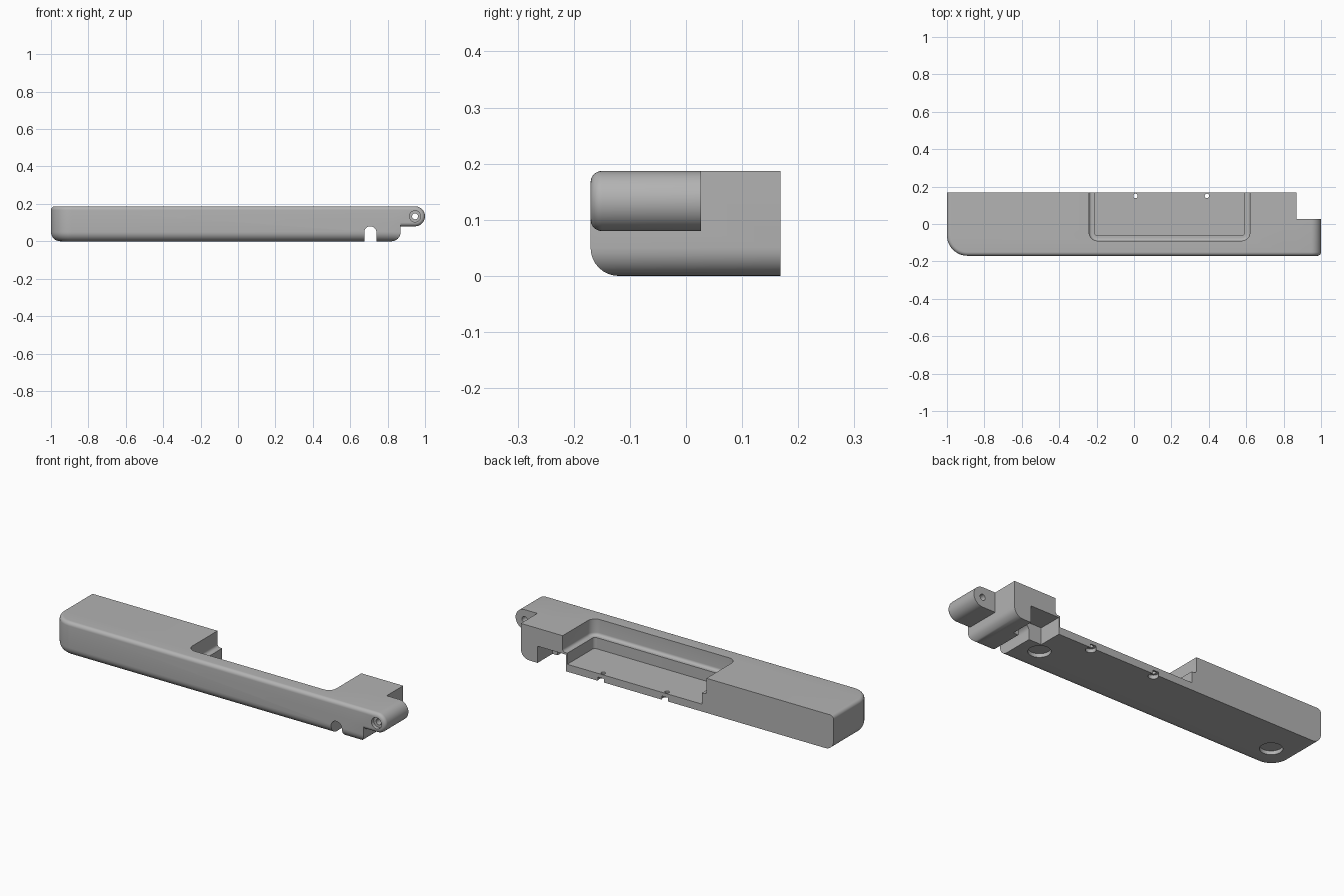
import bpy, bmesh, math
from mathutils import Vector

if "Cube" in bpy.data.objects:
    bpy.data.objects.remove(bpy.data.objects["Cube"])

grey = bpy.data.materials.new("plain grey")
grey.use_nodes = True
grey.diffuse_color = (0.45, 0.45, 0.45, 1)
grey.node_tree.nodes["Principled BSDF"].inputs["Base Color"].default_value = (0.45, 0.45, 0.45, 1)

TOP, FRONT, BACK, STEP = 0.187, -0.17, 0.168, 0.87


def arc(cx, cy, r, a0, a1, n=12):
    """Points on an arc, angles in degrees."""
    return [(cx + r * math.cos(math.radians(a0 + (a1 - a0) * i / n)),
             cy + r * math.sin(math.radians(a0 + (a1 - a0) * i / n))) for i in range(n + 1)]


def loft(name, rings):
    """Solid skin through equal-length rings of points, capped at both ends."""
    bm = bmesh.new()
    loops = [[bm.verts.new(p) for p in ring] for ring in rings]
    for a, b in zip(loops, loops[1:]):
        for i in range(len(a)):
            j = (i + 1) % len(a)
            bm.faces.new((a[i], a[j], b[j], b[i]))
    bm.faces.new(loops[0])
    bm.faces.new(loops[-1])
    bmesh.ops.recalc_face_normals(bm, faces=bm.faces)
    mesh = bpy.data.meshes.new(name)
    bm.to_mesh(mesh)
    bm.free()
    mesh.materials.append(grey)
    obj = bpy.data.objects.new(name, mesh)
    bpy.context.collection.objects.link(obj)
    return obj


def prism_z(name, outline, z0, z1):
    return loft(name, [[(x, y, z) for x, y in outline] for z in (z0, z1)])


def prism_y(name, outline, y0, y1):
    return loft(name, [[(x, y, z) for x, z in outline] for y in (y0, y1)])


def disc(x, y, r):
    return arc(x, y, r, 0, 345, 23)


def rect(x0, y0, x1, y1):
    return [(x0, y0), (x1, y0), (x1, y1), (x0, y1)]


def fillet(r, n=8):
    """(distance from edge face, inset) pairs around a quarter round."""
    return [(r - r * math.cos(t), r - r * math.sin(t))
            for t in (math.pi / 2 * i / n for i in range(n + 1))]


# Main body: plan outline inset along a rounded bottom and top edge
def plan(inset, right_inset):
    r = 0.11 - inset
    return ([(-1 + inset, BACK)] + arc(-0.89, FRONT + 0.11, r, 180, 270)
            + [(STEP - right_inset, FRONT + inset), (STEP - right_inset, BACK)])


levels = [(z, d, d) for z, d in fillet(0.05)]
levels += [(TOP - z, d, 0) for z, d in reversed(fillet(0.02))]
body = loft("handle_body", [[(x, y, z) for x, y in plan(d, e)] for z, d, e in levels])


# Hinge lug with a softened front edge
def lug_outline(inset):
    r = TOP / 2 - 0.04 - inset
    return [(0.8, TOP - inset)] + arc(0.9465, 0.1335, r, 90, -90, 20) + [(0.8, 0.08 + inset)]


rings = [[(x, FRONT + y, z) for x, z in lug_outline(d)] for y, d in fillet(0.02)]
rings.append([(x, 0.027, z) for x, z in lug_outline(0)])
lug = loft("hinge_lug", rings)


# Stepped pocket, open at the back
def pocket_outline(inset):
    r = 0.045 - inset
    x0, x1, y0 = -0.24, 0.62, -0.09
    return ([(x0 + inset, 0.3)] + arc(x0 + 0.045, y0 + 0.045, r, 180, 270)
            + arc(x1 - 0.045, y0 + 0.045, r, 270, 360) + [(x1 - inset, 0.3)])


steps = [(0.04, 0.028), (0.1, 0.028)] + [(0.1 + z, d) for z, d in reversed(
    [(0.015 - 0.015 * math.cos(t), 0.015 - 0.015 * math.sin(t))
     for t in (math.pi / 2 * i / 6 for i in range(7))][::-1])] + [(0.3, 0)]
cutters = [loft("pocket_cutter", [[(x, y, z) for x, y in pocket_outline(d)] for z, d in steps])]

# Slot across the underside and the recess behind it
slot = [(0.74, -0.1)] + arc(0.7075, 0.0475, 0.0325, 0, 180, 16) + [(0.675, -0.1)]
cutters.append(prism_y("slot_cutter", slot, -0.3, 0.1))
cutters.append(prism_z("recess_cutter", rect(0.6, 0.04, 0.77, 0.3), -0.1, 0.09))

# Round seats under the base
for x in (-0.85, 0.565):
    cutters.append(prism_z("seat_cutter", disc(x, -0.015, 0.055), -0.1, 0.02))

# Screw holes in the pocket floor
for x in (0.008, 0.39):
    cutters.append(prism_z("screw_cutter", disc(x, 0.15, 0.012), -0.1, 0.1))
    cutters.append(prism_z("screw_head_cutter", disc(x, 0.15, 0.025), -0.1, 0.02))

# Hinge pin hole with a wider mouth
cutters.append(prism_y("pin_cutter", disc(0.9465, 0.1335, 0.016), -0.3, 0.2))
cutters.append(prism_y("pin_mouth_cutter", disc(0.9465, 0.1335, 0.03), -0.3, -0.15))


def combine(target, other, operation):
    mod = target.modifiers.new("join", 'BOOLEAN')
    mod.operation, mod.solver, mod.object = operation, 'EXACT', other
    bpy.context.view_layer.objects.active = target
    bpy.ops.object.modifier_apply(modifier=mod.name)
    bpy.data.objects.remove(other)


combine(body, lug, 'UNION')
for cutter in cutters:
    combine(body, cutter, 'DIFFERENCE')

bpy.ops.object.select_all(action='DESELECT')
body.select_set(True)
bpy.context.view_layer.objects.active = body
bpy.ops.object.shade_smooth_by_angle(angle=math.radians(30))
